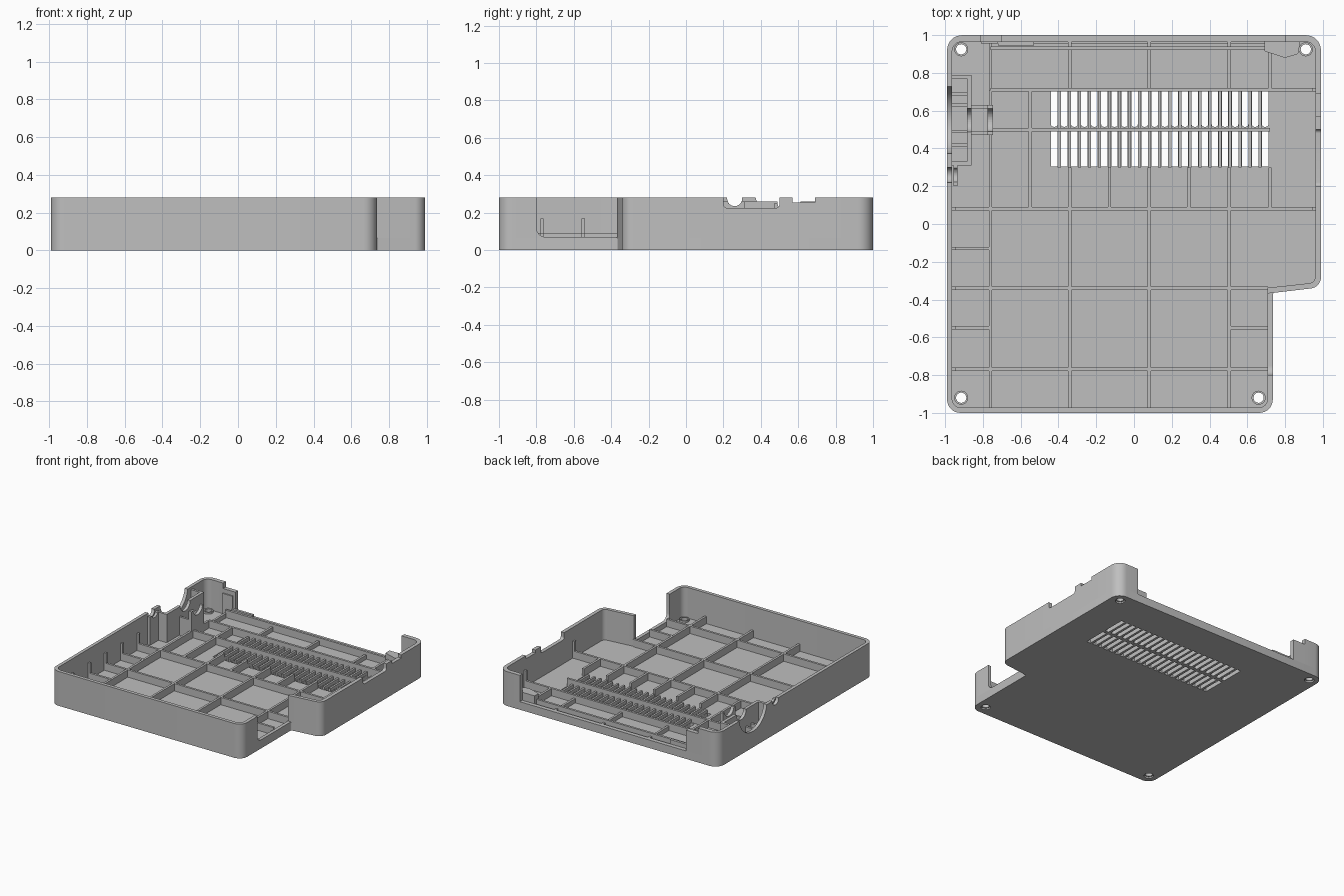
import bpy, bmesh, math
from mathutils import Vector

cube = bpy.data.objects.get("Cube")
if cube:
    bpy.data.objects.remove(cube)

grey = bpy.data.materials.new("plain_grey")
grey.use_nodes = True
colour = (0.52, 0.52, 0.52, 1)
grey.diffuse_color = colour
grey.node_tree.nodes["Principled BSDF"].inputs["Base Color"].default_value = colour


def rounded(corners, steps=8):
    """Round off each (x, y, radius) corner of a polygon."""
    out = []
    for i, (x, y, r) in enumerate(corners):
        p = Vector((x, y))
        if r == 0:
            out.append(p)
            continue
        a = (Vector(corners[i - 1][:2]) - p).normalized()
        b = (Vector(corners[(i + 1) % len(corners)][:2]) - p).normalized()
        half = a.angle(b) / 2
        centre = p + (a + b).normalized() * r / math.sin(half)
        start = p + a * r / math.tan(half) - centre
        turn = -start.angle_signed(p + b * r / math.tan(half) - centre)
        for k in range(steps + 1):
            c, s = math.cos(turn * k / steps), math.sin(turn * k / steps)
            out.append(centre + Vector((start.x * c - start.y * s, start.x * s + start.y * c)))
    return out


def circle(u, v, r, n=32):
    return [Vector((u + r * math.cos(math.tau * i / n), v + r * math.sin(math.tau * i / n)))
            for i in range(n)]


def rect(u0, u1, v0, v1):
    return [Vector(p) for p in ((u0, v0), (u1, v0), (u1, v1), (u0, v1))]


def scalloped(u0, u1, v0, v1, dips, steps=20):
    """Rectangle whose top edge has round dips (centre u, centre v, radius), listed from high u."""
    pts = [Vector((u0, v0)), Vector((u1, v0)), Vector((u1, v1))]
    for u, v, r in dips:
        a = math.asin((v1 - v) / r)
        for k in range(steps + 1):
            t = a - (math.pi + 2 * a) * k / steps
            pts.append(Vector((u + r * math.cos(t), v + r * math.sin(t))))
    return pts + [Vector((u0, v1))]


def prism(bm, points, lo, hi, axis="z"):
    """Extrude a 2D profile along the z or x axis."""
    place = {"z": lambda u, v, w: (u, v, w), "x": lambda u, v, w: (w, u, v)}[axis]
    low = [bm.verts.new(place(p.x, p.y, lo)) for p in points]
    top = [bm.verts.new(place(p.x, p.y, hi)) for p in points]
    bm.faces.new(low[::-1])
    bm.faces.new(top)
    for i in range(len(points)):
        bm.faces.new((low[i - 1], low[i], top[i], top[i - 1]))


def box(bm, x0, x1, y0, y1, z0, z1):
    prism(bm, rect(x0, x1, y0, y1), z0, z1)


def finish(bm, name, smooth=False):
    bmesh.ops.recalc_face_normals(bm, faces=bm.faces)
    mesh = bpy.data.meshes.new(name)
    bm.to_mesh(mesh)
    bm.free()
    mesh.materials.clear()
    mesh.materials.append(grey)
    ob = bpy.data.objects.new(name, mesh)
    bpy.context.collection.objects.link(ob)
    if smooth:
        bpy.ops.object.select_all(action="DESELECT")
        ob.select_set(True)
        bpy.context.view_layer.objects.active = ob
        bpy.ops.object.shade_smooth_by_angle(angle=math.radians(30))


def plate(name, loops, lo, hi):
    """Flat plate from an outline followed by hole outlines."""
    curve = bpy.data.curves.new(name + "_outline", "CURVE")
    curve.dimensions = "2D"
    curve.fill_mode = "BOTH"
    curve.extrude = (hi - lo) / 2
    for loop in loops:
        spline = curve.splines.new("POLY")
        spline.points.add(len(loop) - 1)
        for point, p in zip(spline.points, loop):
            point.co = (p.x, p.y, 0, 1)
        spline.use_cyclic_u = True
    guide = bpy.data.objects.new(name + "_outline", curve)
    bpy.context.collection.objects.link(guide)
    graph = bpy.context.evaluated_depsgraph_get()
    mesh = bpy.data.meshes.new_from_object(guide.evaluated_get(graph), depsgraph=graph)
    bm = bmesh.new()
    bm.from_mesh(mesh)
    bpy.data.objects.remove(guide)
    bpy.data.meshes.remove(mesh)
    bmesh.ops.remove_doubles(bm, verts=bm.verts, dist=0.00005)
    bmesh.ops.translate(bm, verts=bm.verts, vec=(0, 0, (lo + hi) / 2))
    finish(bm, name, True)


H, FLOOR, LIP, RIB = 0.28, 0.03, 0.065, 0.09
outline = rounded([(-0.99, -1, 0.07), (0.735, -1, 0.07), (0.735, -0.365, 0.01),
                   (0.99, -0.335, 0.06), (0.99, 1, 0.08), (-0.99, 1, 0.08)])
cavity = rounded([(-0.963, -0.972, 0.045), (0.707, -0.972, 0.045), (0.707, -0.338, 0.01),
                  (0.96, -0.31, 0.035), (0.96, 0.965, 0.05), (-0.963, 0.965, 0.05)])

# Floor with two rows of vent slots and countersunk screw holes
screws = [(-0.915, -0.92), (0.66, -0.92), (-0.915, 0.925), (0.91, 0.925)]
PITCH, FIRST, COUNT = 0.0532, -0.4225, 22
slots = []
for i in range(COUNT):
    x = FIRST + i * PITCH
    slots.append(rect(x - 0.017, x + 0.017, 0.305, 0.49))
    slots.append(rounded([(x - 0.017, 0.515, 0.012), (x + 0.017, 0.515, 0.012),
                          (x + 0.017, 0.705, 0), (x - 0.017, 0.705, 0)], 4))
plate("floor_underside", [outline] + slots + [circle(x, y, 0.036) for x, y in screws], 0, 0.012)
plate("floor", [outline] + slots + [circle(x, y, 0.027) for x, y in screws], 0.012, FLOOR)

# Low wall all the way round
plate("wall_base", [outline, cavity], FLOOR, LIP)

# Upper walls: front and right run, two back corners, left run
bm = bmesh.new()
for run in ([(-0.99, 0.2, 0), (-0.99, -1, 0.07), (0.735, -1, 0.07), (0.735, -0.9, 0),
             (0.707, -0.9, 0), (0.707, -0.972, 0.045), (-0.963, -0.972, 0.045), (-0.963, 0.2, 0)],
            [(-0.81, 1, 0), (-0.99, 1, 0.08), (-0.99, 0.79, 0),
             (-0.963, 0.79, 0), (-0.963, 0.965, 0.05), (-0.81, 0.965, 0)],
            [(0.99, 0.7, 0), (0.99, 1, 0.08), (0.8, 1, 0),
             (0.8, 0.965, 0), (0.96, 0.965, 0.05), (0.96, 0.7, 0)],
            [(0.735, -0.365, 0), (0.99, -0.335, 0.06), (0.99, 0.19, 0), (0.96, 0.19, 0),
             (0.96, -0.31, 0.035), (0.707, -0.338, 0), (0.707, -0.368, 0)]):
    prism(bm, rounded(run), LIP, H)
box(bm, -0.81, -0.7, 0.965, 1, LIP, 0.235)
finish(bm, "upper_walls", True)

# Wall sections with openings: side cutaway, left ports, right ports
bm = bmesh.new()
prism(bm, rounded([(-0.9, LIP, 0), (-0.368, LIP, 0), (-0.368, 0.07, 0), (-0.8, 0.07, 0.05),
                   (-0.8, H, 0), (-0.9, H, 0)]), 0.707, 0.735, "x")
prism(bm, rounded([(0.19, LIP, 0), (0.7, LIP, 0), (0.7, H, 0), (0.69, H, 0), (0.69, 0.255, 0),
                   (0.57, 0.255, 0), (0.57, H, 0), (0.5, H, 0), (0.5, 0.225, 0.02),
                   (0.2, 0.225, 0.02), (0.2, H, 0), (0.19, H, 0)]), 0.96, 0.99, "x")
prism(bm, scalloped(0.2, 0.79, LIP, H, [(0.55, 0.31, 0.18), (0.26, 0.275, 0.04)]),
      -0.99, -0.963, "x")
finish(bm, "port_walls", True)

# Floor ribs running across
T = 0.009
bm = bmesh.new()
for y, x0, x1 in [(0.93, -0.76, 0.72), (0.71, -0.76, 0.965), (0.5, -0.76, 0.72),
                  (0.08, -0.97, 0.965), (-0.34, -0.97, 0.71), (-0.77, -0.97, 0.71),
                  (-0.13, -0.97, -0.76), (-0.55, -0.97, -0.76), (-0.55, 0.505, 0.71)]:
    box(bm, x0, x1, y - T, y + T, 0.02, RIB)
finish(bm, "cross_ribs")

# Floor ribs running front to back
bm = bmesh.new()
for x in (-0.76, -0.34, 0.08, 0.505):
    box(bm, x - T, x + T, -0.975, 0.3, 0.02, RIB - 0.001)
    box(bm, x - T, x + T, 0.71, 0.968, 0.02, LIP)
for x, y0, y1 in [(-0.76, 0.3, 0.71), (-0.55, 0.08, 0.71), (-0.13, 0.08, 0.3),
                  (0.29, 0.08, 0.3), (0.72, 0.08, 0.3), (0.72, 0.71, 0.93)]:
    box(bm, x - T, x + T, y0, y1, 0.02, RIB - 0.001)
finish(bm, "long_ribs")

# Slats between the vent slots
bm = bmesh.new()
for i in range(COUNT - 1):
    x = FIRST + (i + 0.5) * PITCH
    box(bm, x - 0.008, x + 0.008, 0.3, 0.71, 0.02, 0.055)
finish(bm, "vent_slats")

# Short upright stiffeners on the side walls
bm = bmesh.new()
for y in (-0.77, -0.55, -0.34, -0.13, 0.08):
    box(bm, -0.97, -0.945, y - T, y + T, 0.02, 0.17)
for y in (0.08, 0.71):
    box(bm, 0.942, 0.97, y - T, y + T, 0.02, 0.17)
finish(bm, "wall_stiffeners")

# Screw bosses
for x, y in screws:
    plate("screw_boss", [circle(x, y, 0.037), circle(x, y, 0.027)], FLOOR, 0.045)

# Connector cradle inside the right wall
bm = bmesh.new()
prism(bm, scalloped(0.31, 0.79, 0.02, 0.26, [(0.55, 0.26, 0.062)]), -0.885, -0.86, "x")
prism(bm, scalloped(0.47, 0.63, 0.02, 0.25, [(0.55, 0.26, 0.062)]), -0.775, -0.748, "x")
prism(bm, scalloped(0.2, 0.309, 0.02, 0.26, [(0.26, 0.275, 0.04)]), -0.955, -0.935, "x")
for y in (0.32, 0.78):
    box(bm, -0.97, -0.884, y - 0.01, y + 0.01, 0.02, 0.26)
for y in (0.42, 0.49, 0.63, 0.69):
    box(bm, -0.97, -0.884, y - T, y + T, 0.02, 0.12)
for y in (0.48, 0.62):
    box(bm, -0.861, -0.774, y - T, y + T, 0.02, 0.18)
finish(bm, "connector_cradle")

# Back rim: catch on one end, stepped tab on the other
bm = bmesh.new()
prism(bm, rounded([(0.69, 0.968, 0), (0.69, 0.915, 0.01), (0.8, 0.88, 0.03),
                   (0.87, 0.9, 0.02), (0.88, 0.968, 0)], 4), 0.02, 0.13)
finish(bm, "back_catch")
bm = bmesh.new()
box(bm, -0.81, -0.72, 0.955, 0.966, 0.02, 0.2)
box(bm, -0.72, -0.53, 0.945, 0.966, 0.02, 0.1)
box(bm, -0.53, 0.69, 0.952, 0.966, 0.02, 0.055)
finish(bm, "back_tab")
